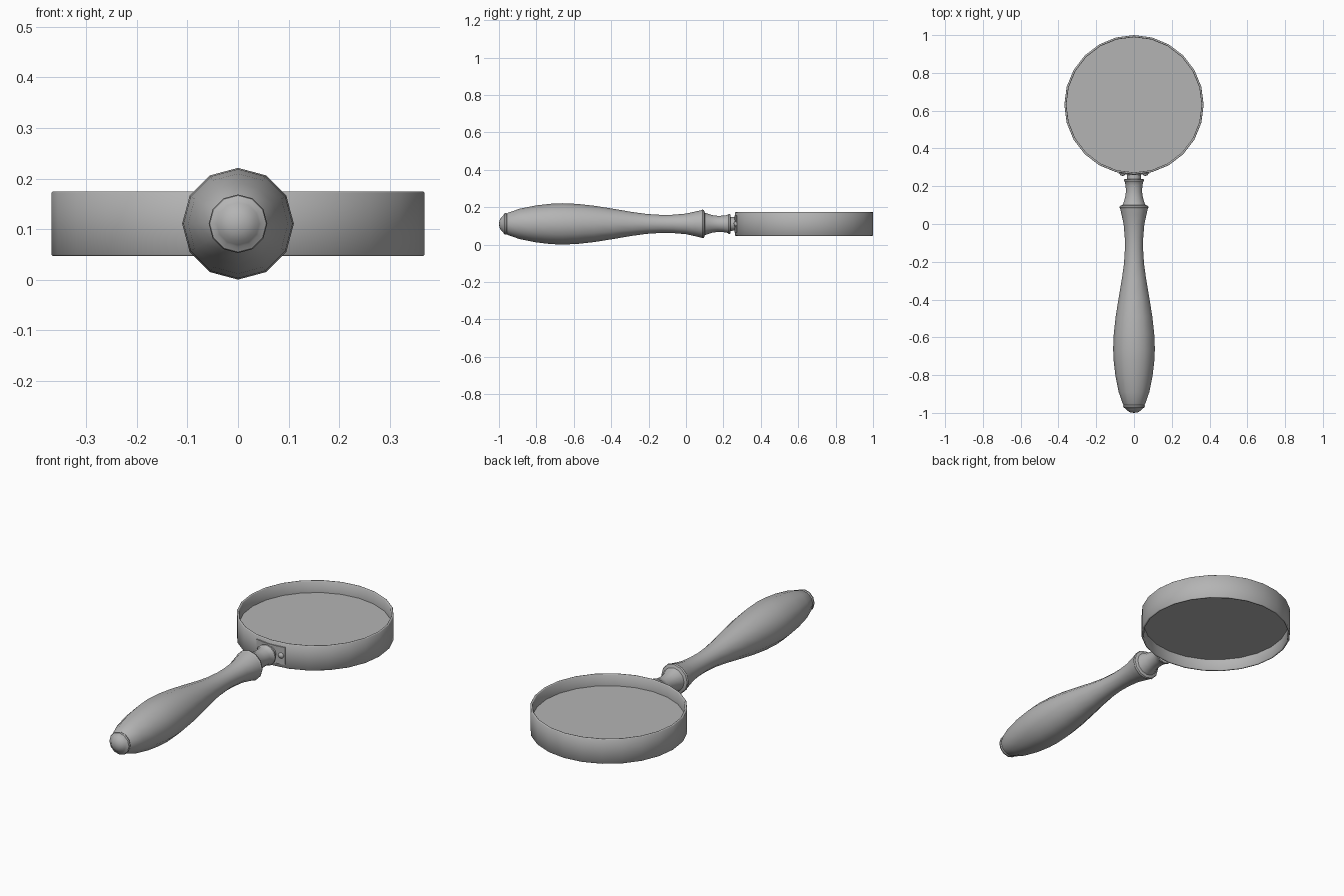
import bpy, bmesh, math
from mathutils import Matrix, Vector

if "Cube" in bpy.data.objects:
    bpy.data.objects.remove(bpy.data.objects["Cube"])

CZ = 0.1105                     # height of the handle axis and lens
LENS_Y, RIM_R, RIM_SIDES = 0.631, 0.369, 24

# Dark grey shared by every part
GREY = bpy.data.materials.new("dark_grey")
GREY.diffuse_color = (0.457, 0.457, 0.457, 1)
GREY.use_nodes = True
GREY.node_tree.nodes["Principled BSDF"].inputs["Base Color"].default_value = GREY.diffuse_color


def finish(name, bm, angle=35):
    bmesh.ops.remove_doubles(bm, verts=bm.verts, dist=1e-5)
    bmesh.ops.recalc_face_normals(bm, faces=bm.faces)
    me = bpy.data.meshes.new(name)
    bm.to_mesh(me)
    bm.free()
    me.materials.append(GREY)
    ob = bpy.data.objects.new(name, me)
    bpy.context.collection.objects.link(ob)
    bpy.ops.object.select_all(action='DESELECT')
    ob.select_set(True)
    bpy.context.view_layer.objects.active = ob
    bpy.ops.object.shade_smooth_by_angle(angle=math.radians(angle))
    return ob


def lathe(name, profile, sides, matrix, closed=False, angle=35):
    """Spin (radius, height) points about local z, then place with matrix."""
    bm = bmesh.new()
    vs = [bm.verts.new((r, 0, h)) for r, h in profile]
    edges = [bm.edges.new(p) for p in zip(vs, vs[1:])]
    if closed:
        edges.append(bm.edges.new((vs[-1], vs[0])))
    bmesh.ops.spin(bm, geom=vs + edges, cent=(0, 0, 0), axis=(0, 0, 1),
                   angle=math.tau, steps=sides, use_merge=True)
    bm.transform(matrix)
    return finish(name, bm, angle)


# local z becomes world +y along the handle
ALONG_Y = Matrix.Translation((0, 0, CZ)) @ Matrix.Rotation(-math.pi / 2, 4, 'X')
AT_LENS = Matrix.Translation((0, LENS_Y, CZ))

# Turned wooden grip
lathe("handle_grip", [
    (0, -0.962), (0.052, -0.962), (0.060, -0.95), (0.081, -0.89), (0.099, -0.80),
    (0.108, -0.72), (0.1105, -0.66), (0.107, -0.58), (0.097, -0.49), (0.081, -0.39),
    (0.064, -0.29), (0.053, -0.21), (0.048, -0.13), (0.049, -0.07), (0.055, 0.0),
    (0.066, 0.05), (0.074, 0.085), (0, 0.085)], 12, ALONG_Y)

# Rounded end cap with a small collar
lathe("end_cap", [
    (0, -0.955), (0.054, -0.955), (0.058, -0.963), (0.056, -0.971), (0.046, -0.977),
    (0.042, -0.981), (0.034, -0.989), (0.02, -0.997), (0, -1.0)], 12, ALONG_Y)

# Metal ferrule with waist and collars
lathe("ferrule", [
    (0, 0.08), (0.072, 0.08), (0.077, 0.088), (0.074, 0.096), (0.060, 0.101),
    (0.056, 0.112), (0.047, 0.14), (0.043, 0.17), (0.044, 0.20), (0.048, 0.222),
    (0.053, 0.228), (0.053, 0.236), (0.048, 0.238), (0, 0.238)], 12, ALONG_Y)

# Short stem joining ferrule to rim
lathe("stem", [(0, 0.233), (0.037, 0.233), (0.036, 0.268), (0, 0.268)], 12, ALONG_Y)

# Lens rim with chamfered edges
H, C, RI = 0.064, 0.003, 0.358
lathe("lens_rim", [
    (RIM_R, -H + C), (RIM_R, H - C), (RIM_R - C, H), (RI + C, H), (RI, H - C),
    (RI, -H + C), (RI + C, -H), (RIM_R - C, -H)], RIM_SIDES, AT_LENS, closed=True,
    angle=50)

# Glass
lathe("lens", [(0, -0.003), (RI + 0.003, -0.003), (RI + 0.003, 0.003), (0, 0.003)],
      RIM_SIDES, AT_LENS)

# Curved mounting plate hugging the rim
bm = bmesh.new()
rings = []
for i in range(5):
    a = -math.pi / 2 + (i - 2) * 0.11
    d = Vector((math.cos(a), math.sin(a), 0))
    rings.append([bm.verts.new(d * r + Vector((0, LENS_Y, CZ + z)))
                  for r, z in ((0.360, -0.045), (0.372, -0.045),
                               (0.372, 0.045), (0.360, 0.045))])
for a, b in zip(rings, rings[1:]):
    for j in range(4):
        bm.faces.new((a[j], a[(j + 1) % 4], b[(j + 1) % 4], b[j]))
bm.faces.new(rings[0])
bm.faces.new(rings[-1])
finish("mounting_plate", bm)

# Domed screws either side of the stem
for side, label in ((-1, "left"), (1, "right")):
    turn = Matrix.Rotation(side * 0.165, 4, 'Z')
    place = AT_LENS @ turn @ Matrix.Translation((0, -0.370, 0)) @ Matrix.Rotation(math.pi / 2, 4, 'X')
    lathe("screw_" + label, [(0, -0.003), (0.015, -0.003), (0.015, 0.003), (0.010, 0.009), (0, 0.011)],
          8, place, angle=50)
